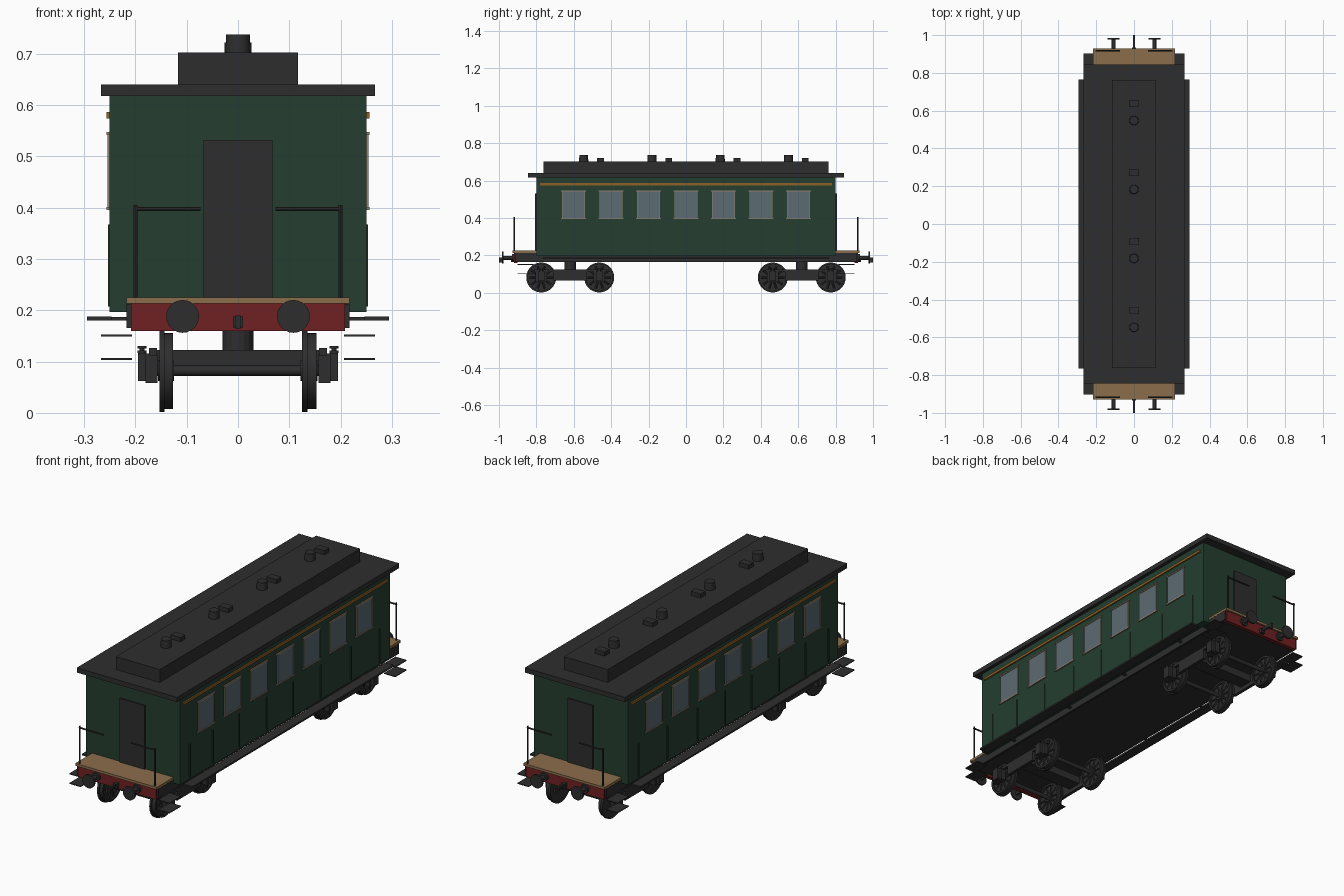
import bpy, bmesh, math
from mathutils import Matrix, Vector

if "Cube" in bpy.data.objects:
    bpy.data.objects.remove(bpy.data.objects["Cube"])


def material(name, rgb):
    m = bpy.data.materials.new(name)
    m.diffuse_color = (*rgb, 1)
    m.use_nodes = True
    m.node_tree.nodes["Principled BSDF"].inputs["Base Color"].default_value = m.diffuse_color
    return m


BLACK = material("charcoal", (0.027, 0.027, 0.027))
GREEN = material("dark green", (0.018, 0.048, 0.029))
RED = material("deep red", (0.16, 0.015, 0.016))
WOOD = material("plank brown", (0.26, 0.155, 0.072))
GLASS = material("window grey blue", (0.105, 0.145, 0.17))
GOLD = material("gold line", (0.27, 0.12, 0.02))
FRAME = material("pale brass", (0.30, 0.24, 0.17))
BOTH = (-1, 1)


class Part:
    """Collects boxes and cylinders into one named object."""

    def __init__(self, name, mat):
        self.name, self.mat, self.bm = name, mat, bmesh.new()

    def box(self, x0, x1, y0, y1, z0, z1):
        c = Vector(((x0 + x1) / 2, (y0 + y1) / 2, (z0 + z1) / 2))
        s = (abs(x1 - x0), abs(y1 - y0), abs(z1 - z0), 1)
        bmesh.ops.create_cube(self.bm, size=1, matrix=Matrix.Translation(c) @ Matrix.Diagonal(s))
        return self

    def rod(self, a, b, r, r2=None, n=12):
        a, b = Vector(a), Vector(b)
        d = b - a
        rot = d.to_track_quat('Z', 'Y').to_matrix().to_4x4()
        bmesh.ops.create_cone(self.bm, cap_ends=True, segments=n, radius1=r,
                              radius2=r if r2 is None else r2, depth=d.length,
                              matrix=Matrix.Translation((a + b) / 2) @ rot)
        return self

    def done(self, smooth=False):
        me = bpy.data.meshes.new(self.name)
        self.bm.to_mesh(me)
        self.bm.free()
        me.materials.append(self.mat)
        ob = bpy.data.objects.new(self.name, me)
        bpy.context.collection.objects.link(ob)
        if smooth:
            bpy.ops.object.select_all(action='DESELECT')
            ob.select_set(True)
            bpy.context.view_layer.objects.active = ob
            bpy.ops.object.shade_smooth_by_angle(angle=math.radians(35))
        return ob


# Coach body, with vertical ribs below the windows
Part("body", GREEN).box(-0.25, 0.25, -0.8, 0.8, 0.197, 0.618).done()
ribs = Part("panel_ribs", GREEN)
for y in (-0.725, -0.55, -0.35, -0.14, 0.06, 0.27, 0.5, 0.72):
    for s in BOTH:
        ribs.box(s * 0.249, s * 0.2535, y - 0.004, y + 0.004, 0.207, 0.367)
ribs.done()

# Roof, raised centre section and ventilators
Part("roof", BLACK).box(-0.267, 0.267, -0.845, 0.845, 0.617, 0.64).done()
Part("raised_roof", BLACK).box(-0.117, 0.117, -0.762, 0.762, 0.639, 0.702).done()
pots = Part("round_vents", BLACK)
boxes = Part("square_vents", BLACK)
for i in range(4):
    y = -0.547 + i * 0.365
    pots.rod((0, y, 0.7), (0, y, 0.737), 0.025, 0.023, 16)
    boxes.box(-0.026, 0.026, y + 0.072, y + 0.108, 0.7, 0.722)
pots.done(True)
boxes.done()

# Side windows: glass plates with slim surrounds, and the line above
glass = Part("window_glass", GLASS)
surround = Part("window_frames", FRAME)
line = Part("side_line", GOLD)
for s in BOTH:
    for i in range(-3, 4):
        y = i * 0.2005
        glass.box(s * 0.249, s * 0.253, y - 0.06, y + 0.06, 0.4, 0.543)
        for z in (0.398, 0.544):
            surround.box(s * 0.25, s * 0.256, y - 0.067, y + 0.067, z - 0.003, z + 0.003)
        for e in BOTH:
            surround.box(s * 0.25, s * 0.2545, y + e * 0.058, y + e * 0.061, 0.4, 0.543)
    line.box(s * 0.249, s * 0.2565, -0.78, 0.78, 0.574, 0.586)
glass.done()
surround.done()
line.done()

# Underframe with side beams and long running boards
frame = Part("underframe", BLACK)
frame.box(-0.208, 0.208, -0.905, 0.905, 0.17, 0.2)
boards = Part("running_boards", BLACK)
for s in BOTH:
    frame.box(s * 0.206, s * 0.217, -0.915, 0.915, 0.165, 0.212)
    boards.box(s * 0.246, s * 0.294, -0.765, 0.765, 0.18, 0.188)
    for y in (-0.6, -0.2, 0.2, 0.6):
        boards.box(s * 0.21, s * 0.25, y - 0.006, y + 0.006, 0.18, 0.187)
frame.done()
boards.done()

# End platforms, doors, beams, railings, buffers, couplings and steps
deck = Part("platforms", WOOD)
beam = Part("buffer_beams", RED)
door = Part("end_doors", BLACK)
rail = Part("platform_railings", BLACK)
buff = Part("buffers", BLACK)
hook = Part("coupling_hooks", BLACK)
steps = Part("entry_steps", BLACK)
for e in BOTH:
    deck.box(-0.217, 0.217, e * 0.799, e * 0.928, 0.213, 0.225)
    beam.box(-0.208, 0.208, e * 0.9, e * 0.92, 0.16, 0.213)
    door.box(-0.067, 0.067, e * 0.795, e * 0.807, 0.225, 0.532)
    hook.box(-0.005, 0.005, e * 0.915, e * 1.0, 0.175, 0.188)
    hook.box(-0.01, 0.01, e * 0.92, e * 0.935, 0.166, 0.188)
    hook.box(-0.005, 0.005, e * 0.985, e * 1.0, 0.163, 0.19)
    for s in BOTH:
        rail.rod((s * 0.2, e * 0.918, 0.22), (s * 0.2, e * 0.918, 0.405), 0.004, n=8)
        rail.rod((s * 0.203, e * 0.918, 0.397), (s * 0.073, e * 0.918, 0.397), 0.004, n=8)
        bx = s * 0.108
        buff.rod((bx, e * 0.918, 0.188), (bx, e * 0.93, 0.188), 0.02, n=16)
        buff.rod((bx, e * 0.918, 0.188), (bx, e * 0.98, 0.188), 0.01)
        buff.rod((bx, e * 0.976, 0.188), (bx, e * 0.985, 0.188), 0.032, n=24)
        for z in (0.151, 0.105):
            steps.box(s * 0.207, s * 0.267, e * 0.815, e * 0.902, z - 0.002, z + 0.002)
for p in (deck, beam, door, hook, steps):
    p.done()
rail.done(True)
buff.done(True)


# Wheel sets: flange, tread, raised spokes, hub and axle
def wheel_set(y):
    w = Part("wheel_set", BLACK)
    z = 0.082
    w.rod((-0.175, y, z), (0.175, y, z), 0.01)
    for x0, x1, x2 in ((-0.153, -0.143, -0.127), (0.125, 0.135, 0.153)):
        w.rod((x0, y, z), (x1, y, z), 0.08, n=32)
        w.rod((x1, y, z), (x2 - 0.008, y, z), 0.074, n=32)
        w.rod((x0 - 0.003, y, z), (x2 + 0.002, y, z), 0.02, n=16)
        for i in range(10):
            a = i * math.tau / 10
            w.rod((x2 - 0.008, y, z),
                  (x2 - 0.008, y + 0.07 * math.cos(a), z + 0.07 * math.sin(a)), 0.005, n=6)
        # outer tyre ring
        n = 32
        for i in range(n):
            q = [(r, x, i * math.tau / n, (i + 1) * math.tau / n)
                 for r, x in ((0.074, x2 - 0.008), (0.074, x2), (0.064, x2), (0.064, x2 - 0.008))]
            pts = [[w.bm.verts.new((x, y + r * math.cos(t), z + r * math.sin(t)))
                    for t in (a, b)] for r, x, a, b in q]
            for k in range(3):
                w.bm.faces.new((pts[k][0], pts[k][1], pts[k + 1][1], pts[k + 1][0]))
    bmesh.ops.remove_doubles(w.bm, verts=w.bm.verts, dist=1e-5)
    bmesh.ops.recalc_face_normals(w.bm, faces=w.bm.faces)
    w.done(True)


# Bogies: bolster, side frames, axle boxes and springs
for e in BOTH:
    yc = e * 0.619
    bogie = Part("bogie_frame", BLACK)
    springs = Part("bogie_springs", BLACK)
    bogie.box(-0.172, 0.172, yc - 0.035, yc + 0.035, 0.086, 0.123)
    bogie.rod((0, yc, 0.12), (0, yc, 0.175), 0.03, n=16)
    for s in BOTH:
        bogie.box(s * 0.158, s * 0.173, yc - 0.195, yc + 0.195, 0.112, 0.126)
        bogie.box(s * 0.158, s * 0.173, yc - 0.09, yc + 0.09, 0.066, 0.126)
        for d in BOTH:
            ya = yc + d * 0.155
            bogie.box(s * 0.157, s * 0.18, ya - 0.03, ya + 0.03, 0.058, 0.116)
            bogie.box(s * 0.178, s * 0.195, ya - 0.018, ya + 0.018, 0.062, 0.117)
            for z in (0.12, 0.128):
                springs.rod((s * 0.187, ya, z - 0.003), (s * 0.187, ya, z + 0.002), 0.009)
            springs.rod((s * 0.187, ya, 0.115), (s * 0.187, ya, 0.13), 0.005)
    bogie.done()
    springs.done(True)
    for d in BOTH:
        wheel_set(yc + d * 0.155)
